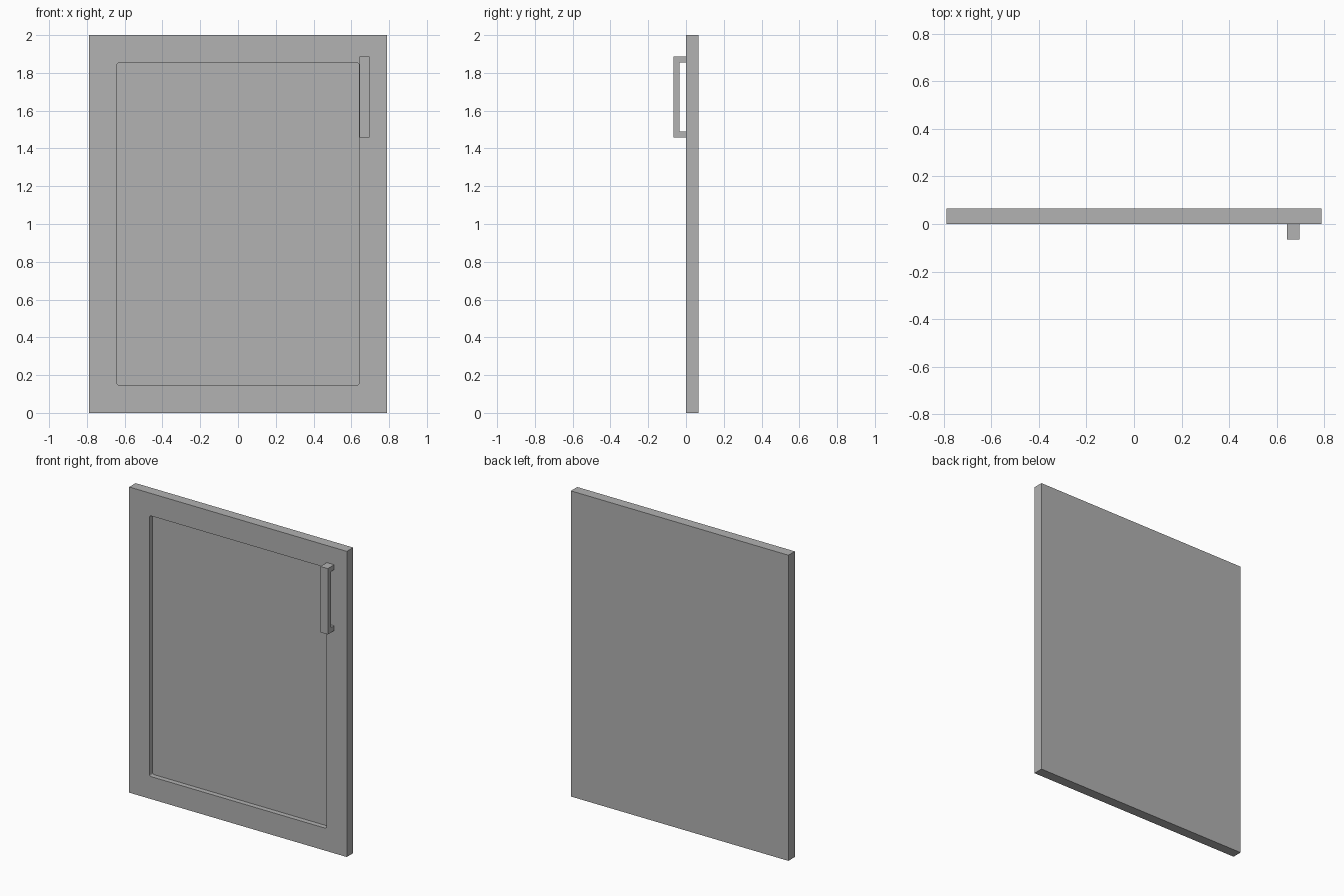
import bpy
import bmesh
from mathutils import Matrix, Vector

default = bpy.data.objects.get("Cube")
if default:
    bpy.data.objects.remove(default, do_unlink=True)

WIDTH, HEIGHT, THICK = 1.575, 2.0, 0.066
FRAME, RECESS, CORNER = 0.208, 0.033, 0.01

grey = bpy.data.materials.new("plain grey")
grey.use_nodes = True
colour = (0.445, 0.445, 0.445, 1)
grey.diffuse_color = colour
grey.node_tree.nodes["Principled BSDF"].inputs["Base Color"].default_value = colour


def box(bm, low, high):
    """Add a box between two opposite corners."""
    low, high = Vector(low), Vector(high)
    matrix = Matrix.Translation((low + high) / 2) @ Matrix.Diagonal((*(high - low), 1))
    bmesh.ops.create_cube(bm, size=1, matrix=matrix)


def finish(bm, name):
    bmesh.ops.recalc_face_normals(bm, faces=bm.faces)
    mesh = bpy.data.meshes.new(name)
    bm.to_mesh(mesh)
    bm.free()
    mesh.materials.append(grey)
    obj = bpy.data.objects.new(name, mesh)
    bpy.context.collection.objects.link(obj)
    return obj


# Door slab with a sunken front panel
bm = bmesh.new()
box(bm, (-WIDTH / 2, 0, 0), (WIDTH / 2, THICK, HEIGHT))
bm.normal_update()
front = min(bm.faces, key=lambda f: f.normal.y)
bmesh.ops.inset_region(bm, faces=[front], thickness=FRAME)
panel = bmesh.ops.extrude_face_region(bm, geom=[front])["geom"]
bmesh.ops.translate(bm, vec=(0, RECESS, 0),
                    verts=[v for v in panel if isinstance(v, bmesh.types.BMVert)])
if front.is_valid:
    bmesh.ops.delete(bm, geom=[front], context="FACES_ONLY")

# Small rounding at the corners of the recess
corners = [e for e in bm.edges
           if abs(e.verts[0].co.y - e.verts[1].co.y) > RECESS / 2
           and abs(e.verts[0].co.x) < WIDTH / 2 - FRAME / 2
           and abs(e.verts[0].co.x - e.verts[1].co.x) < CORNER]
bmesh.ops.bevel(bm, geom=corners, offset=CORNER, segments=4, profile=0.5,
                affect="EDGES")
finish(bm, "door_panel")

# Squared pull handle: a C-shaped side profile extruded sideways
LEFT, RIGHT, BOTTOM, TOP, REACH, BAR = 0.643, 0.696, 1.457, 1.888, 0.066, 0.032
profile = [(0, BOTTOM), (-REACH, BOTTOM), (-REACH, TOP), (0, TOP),
           (0, TOP - BAR), (BAR - REACH, TOP - BAR),
           (BAR - REACH, BOTTOM + BAR), (0, BOTTOM + BAR)]
bm = bmesh.new()
side = bm.faces.new([bm.verts.new((LEFT, y, z)) for y, z in profile])
grown = bmesh.ops.extrude_face_region(bm, geom=[side], use_keep_orig=True)["geom"]
bmesh.ops.translate(bm, vec=(RIGHT - LEFT, 0, 0),
                    verts=[v for v in grown if isinstance(v, bmesh.types.BMVert)])
finish(bm, "pull_handle")
